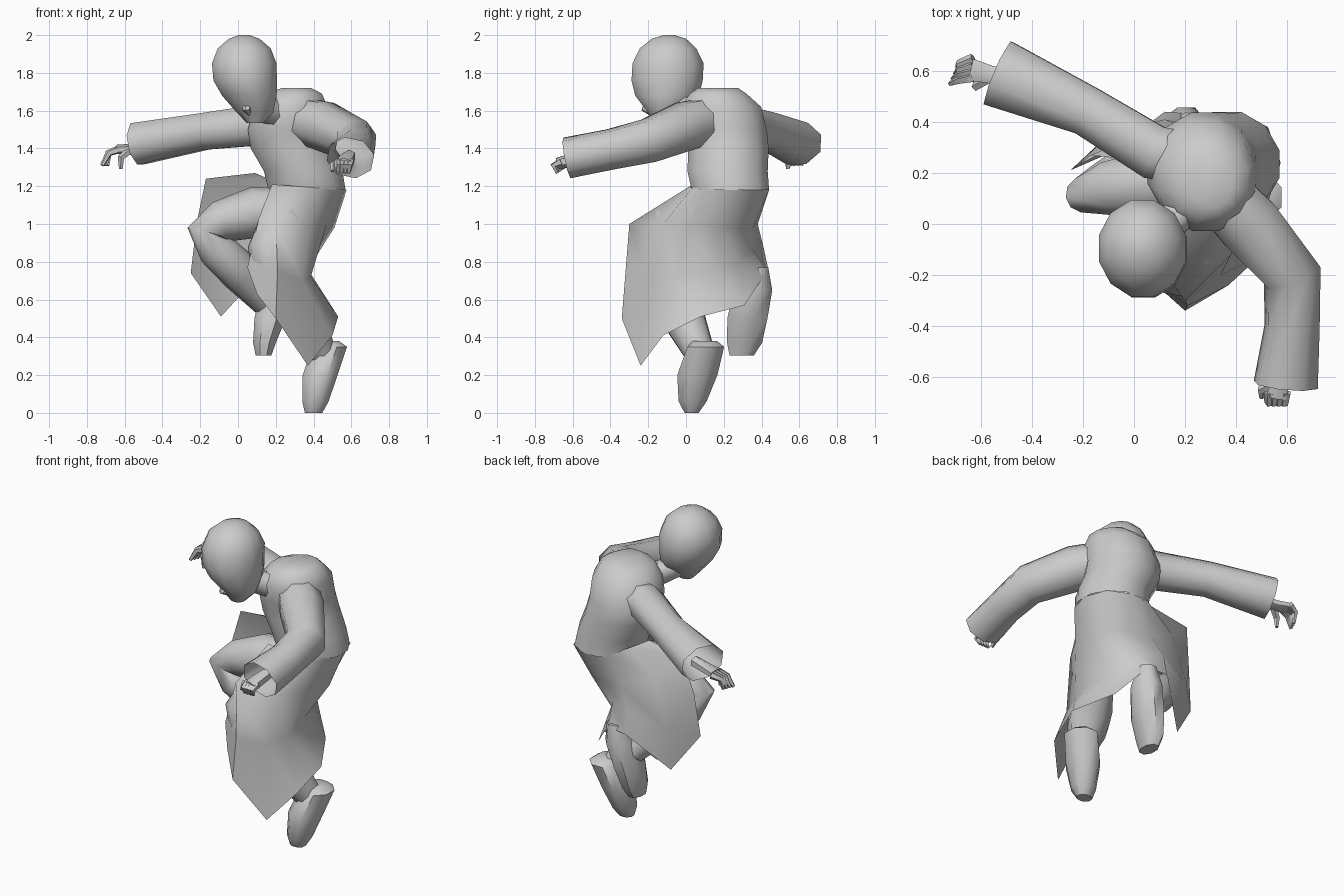
import bpy, bmesh, math
from mathutils import Vector, Quaternion


def finish(name, bm, angle=50):
    bmesh.ops.recalc_face_normals(bm, faces=bm.faces)
    me = bpy.data.meshes.new(name)
    bm.to_mesh(me)
    bm.free()
    ob = bpy.data.objects.new(name, me)
    bpy.context.collection.objects.link(ob)
    bpy.ops.object.select_all(action='DESELECT')
    ob.select_set(True)
    bpy.context.view_layer.objects.active = ob
    bpy.ops.object.shade_smooth_by_angle(angle=math.radians(angle))
    return ob


def loft(name, rings, n=10, flat=False, ends=(True, True)):
    """Rings are (x, y, z, rx[, ry]); flat keeps them horizontal, else they follow the path."""
    bm = bmesh.new()
    pts = [Vector(r[:3]) for r in rings]
    loops, q, prev = [], None, None
    for i, r in enumerate(rings):
        if flat:
            q = Quaternion()
        else:
            a = (pts[i] - pts[i - 1]).normalized() if i else Vector()
            b = (pts[i + 1] - pts[i]).normalized() if i < len(pts) - 1 else Vector()
            t = (a + b).normalized()
            q = t.to_track_quat('Z', 'Y') if q is None else prev.rotation_difference(t) @ q
            prev = t
        loop = []
        for k in range(n):
            w = math.tau * (k + 0.5) / n
            loop.append(bm.verts.new(pts[i] + q @ Vector((r[3] * math.cos(w), r[-1] * math.sin(w), 0))))
        loops.append(loop)
    for lo, hi in zip(loops, loops[1:]):
        for k in range(n):
            bm.faces.new((lo[k], lo[(k + 1) % n], hi[(k + 1) % n], hi[k]))
    if ends[0]:
        bm.faces.new(loops[0][::-1])
    if ends[1]:
        bm.faces.new(loops[-1])
    return finish(name, bm)


def sheet(name, columns):
    bm = bmesh.new()
    grid = [[bm.verts.new(p) for p in col] for col in columns]
    for a, b in zip(grid, grid[1:]):
        for k in range(len(a) - 1):
            bm.faces.new((a[k], b[k], b[k + 1], a[k + 1]))
    return finish(name, bm, 60)


# head, nose and neck
loft("head", [(.09, -.13, 1.535, .045, .04), (.09, -.115, 1.59, .1, .09), (.06, -.1, 1.68, .15, .175),
              (.038, -.1, 1.76, .174, .195), (.033, -.095, 1.85, .177, .195), (.033, -.095, 1.93, .145, .155),
              (.033, -.09, 1.98, .085, .095), (.033, -.09, 2.0, .03, .03)], 12, True)
loft("nose", [(.05, -.2, 1.67, .012), (.045, -.215, 1.61, .024), (.06, -.18, 1.585, .015)], 6)
loft("neck", [(.25, .12, 1.58, .1), (.16, .02, 1.6, .07), (.08, -.06, 1.65, .07)], 8)

# robe body, open where the skirt takes over
loft("torso", [(.365, .235, 1.18, .212, .212),
               (.345, .22, 1.28, .215, .22), (.285, .225, 1.4, .225, .22), (.265, .215, 1.5, .22, .22),
               (.28, .185, 1.62, .2, .22), (.295, .17, 1.69, .155, .155), (.31, .17, 1.72, .08, .11)],
     12, True, ends=(False, True))

# skirt panels, columns run from the front edge round the left side to the raised right knee
sheet("robe_skirt", [
    [(.18, .05, 1.21), (.11, -.18, 1.03), (.05, -.2, .77), (.1, -.25, .63)],
    [(.31, .02, 1.2), (.2, -.3, 1.0), (.21, -.32, .75), (.2, -.34, .5)],
    [(.43, .03, 1.19), (.38, -.12, 1.0), (.34, -.2, .7), (.37, -.24, .25)],
    [(.53, .1, 1.19), (.47, .03, 1.0), (.385, -.06, .72), (.5, -.12, .41)],
    [(.575, .24, 1.18), (.51, .19, .98), (.37, .15, .76), (.53, .08, .51)],
    [(.525, .38, 1.18), (.45, .31, .98), (.33, .28, .8), (.4, .31, .57)],
    [(.4, .44, 1.18), (.35, .355, .98), (.27, .35, .87), (.25, .43, .75)],
    [(.25, .415, 1.2), (.19, .38, 1.0), (.12, .41, .88), (.12, .44, .74)],
    [(.16, .33, 1.24), (.0, .34, 1.1), (-.1, .35, .8), (-.09, .28, .51)],
    [(.09, .24, 1.27), (-.17, .27, 1.24), (-.22, .23, 1.0), (-.25, .21, .74)]])

# legs
loft("right_leg", [(.32, .2, 1.06, .13), (.08, .165, 1.06, .135), (-.1, .14, 1.01, .11), (-.2, .115, .965, .07),
                   (-.12, .14, .87, .1), (.02, .225, .74, .11), (.15, .32, .58, .075)], 10)
loft("left_leg", [(.36, .17, 1.02, .13), (.23, -.07, .97, .14), (.17, -.17, .87, .12), (.2, -.15, .72, .125),
                  (.33, -.02, .52, .12), (.45, .08, .3, .08)], 10)

# shoes with the toes pointing down
loft("right_shoe", [(.135, .295, .305, .045, .07), (.14, .31, .37, .065, .1), (.17, .325, .5, .09, .115),
                    (.205, .355, .65, .09, .11), (.22, .38, .77, .06, .06)], 8, True)
loft("left_shoe", [(.4, .03, 0, .05, .04), (.41, .035, .06, .075, .08), (.435, .06, .2, .1, .115),
                   (.485, .105, .35, .1, .105), (.48, .1, .38, .06, .07)], 8, True)

# wide sleeves, open at the cuff
loft("right_sleeve", [(.24, .25, 1.53, .11), (.08, .28, 1.52, .115), (-.18, .44, 1.49, .105),
                      (-.53, .59, 1.425, .145, .12)], 8, ends=(True, False))
loft("left_sleeve", [(.3, .16, 1.56, .12), (.45, .0, 1.52, .135), (.62, -.2, 1.44, .12), (.62, -.4, 1.395, .11),
                     (.595, -.63, 1.35, .13, .11)], 8, ends=(True, False))


# hands: a flattened palm, bent fingers and a thumb
def hand(side, palm, fingers):
    loft(side + "_palm", palm, 6)
    for i, path in enumerate(fingers):
        loft(f"{side}_finger_{i + 1}", [(*p, r) for p, r in zip(path, (.022, .019, .01))], 5)


hand("right", [(-.46, .57, 1.41, .035), (-.56, .585, 1.395, .04, .03), (-.64, .605, 1.395, .05, .025)],
     [[(-.63, .575 + .024 * i, 1.395), (-.685, .565 + .02 * i, 1.375), (-.72 + .01 * i, .55 + .02 * i, 1.31)]
      for i in range(4)] + [[(-.57, .57, 1.39), (-.62, .54, 1.35), (-.62, .54, 1.29)]])
hand("left", [(.59, -.52, 1.36, .035), (.57, -.62, 1.335, .045, .035), (.56, -.68, 1.32, .045, .03)],
     [[(.53 + .022 * i, -.66, 1.33), (.53 + .02 * i, -.7, 1.31), (.525 + .02 * i, -.68, 1.27)]
      for i in range(4)] + [[(.55, -.63, 1.33), (.5, -.65, 1.31), (.5, -.68, 1.28)]])
